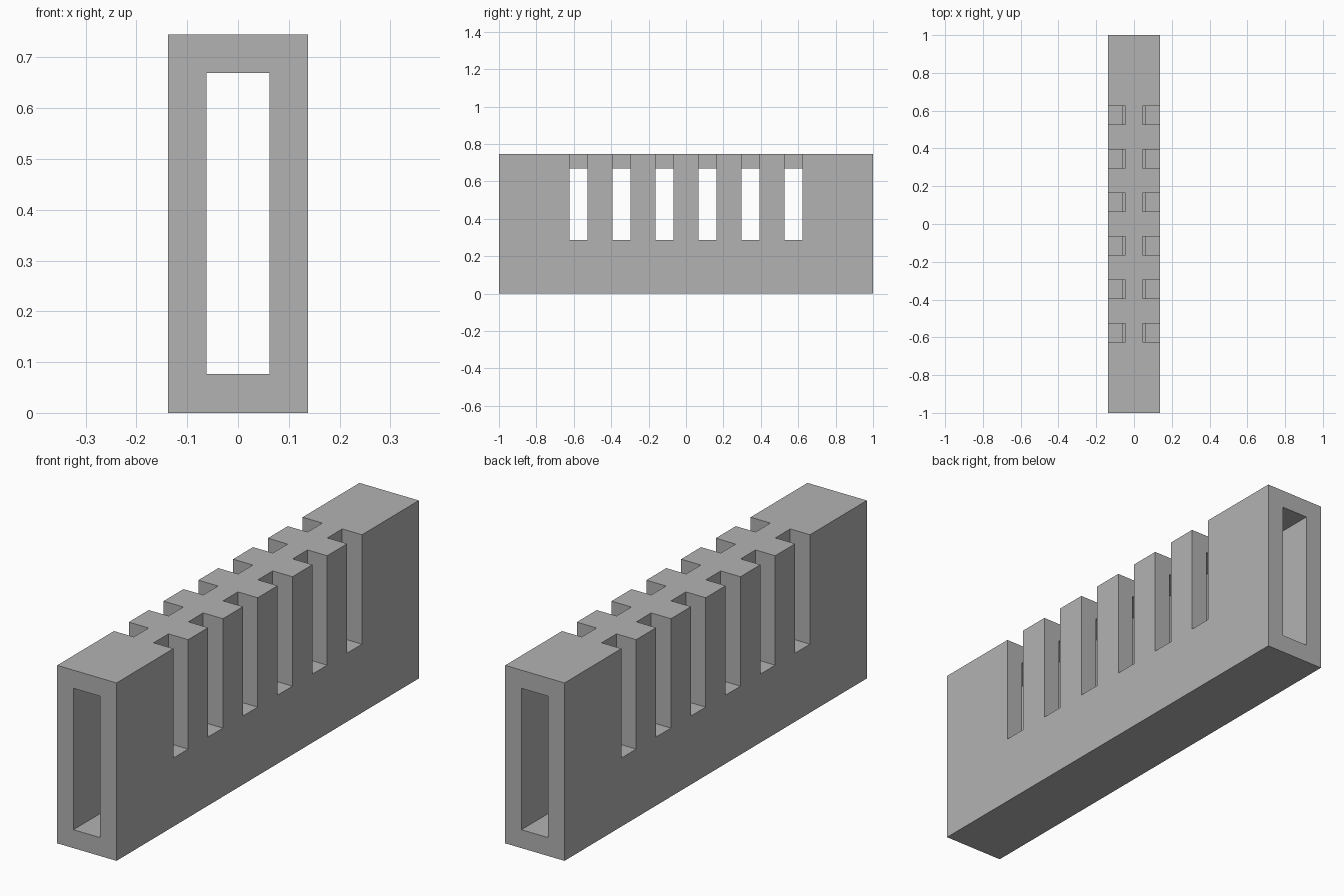
import bpy
import bmesh
from mathutils import Matrix

default_cube = bpy.data.objects.get("Cube")
if default_cube:
    bpy.data.objects.remove(default_cube, do_unlink=True)

# Overall sizes
HALF_WIDTH, HALF_LENGTH, HEIGHT = 0.1375, 1.0, 0.745
BORE_HALF, BORE_BOTTOM, BORE_TOP = 0.062, 0.077, 0.669
SLOT_INNER, SLOT_BOTTOM, SLOT_WIDTH, SLOT_PITCH = 0.046, 0.287, 0.098, 0.23
SLOTS_PER_SIDE = 6
MARGIN = 0.1

grey = bpy.data.materials.new("plain grey")
grey.use_nodes = True
colour = (0.448, 0.448, 0.448, 1)
grey.diffuse_color = colour
grey.node_tree.nodes["Principled BSDF"].inputs["Base Color"].default_value = colour


def make_boxes(name, boxes):
    """One object holding a box for each pair of opposite corners."""
    bm = bmesh.new()
    for low, high in boxes:
        centre = [(a + b) / 2 for a, b in zip(low, high)]
        size = [b - a for a, b in zip(low, high)]
        matrix = Matrix.Translation(centre) @ Matrix.Diagonal((*size, 1))
        bmesh.ops.create_cube(bm, size=1, matrix=matrix)
    mesh = bpy.data.meshes.new(name)
    bm.to_mesh(mesh)
    bm.free()
    mesh.materials.append(grey)
    obj = bpy.data.objects.new(name, mesh)
    bpy.context.collection.objects.link(obj)
    return obj


def cut(target, cutter):
    """Subtract the cutter from the target, then discard the cutter."""
    cutter.hide_render = True
    mod = target.modifiers.new(cutter.name, 'BOOLEAN')
    mod.operation = 'DIFFERENCE'
    mod.solver = 'EXACT'
    mod.object = cutter
    bpy.context.view_layer.objects.active = target
    bpy.ops.object.modifier_apply(modifier=mod.name)
    bpy.data.objects.remove(cutter, do_unlink=True)


# Solid block
body = make_boxes("slotted_body", [((-HALF_WIDTH, -HALF_LENGTH, 0),
                                    (HALF_WIDTH, HALF_LENGTH, HEIGHT))])

# Rectangular bore running the full length
cut(body, make_boxes("bore_cutter", [
    ((-BORE_HALF, -HALF_LENGTH - MARGIN, BORE_BOTTOM),
     (BORE_HALF, HALF_LENGTH + MARGIN, BORE_TOP))]))

# Matching rows of slots, open at the top and on both long sides
slots = []
for i in range(SLOTS_PER_SIDE):
    y = (i - (SLOTS_PER_SIDE - 1) / 2) * SLOT_PITCH
    for x0, x1 in ((SLOT_INNER, HALF_WIDTH + MARGIN),
                   (-HALF_WIDTH - MARGIN, -SLOT_INNER)):
        slots.append(((x0, y - SLOT_WIDTH / 2, SLOT_BOTTOM),
                      (x1, y + SLOT_WIDTH / 2, HEIGHT + MARGIN)))
cut(body, make_boxes("slot_cutter", slots))
